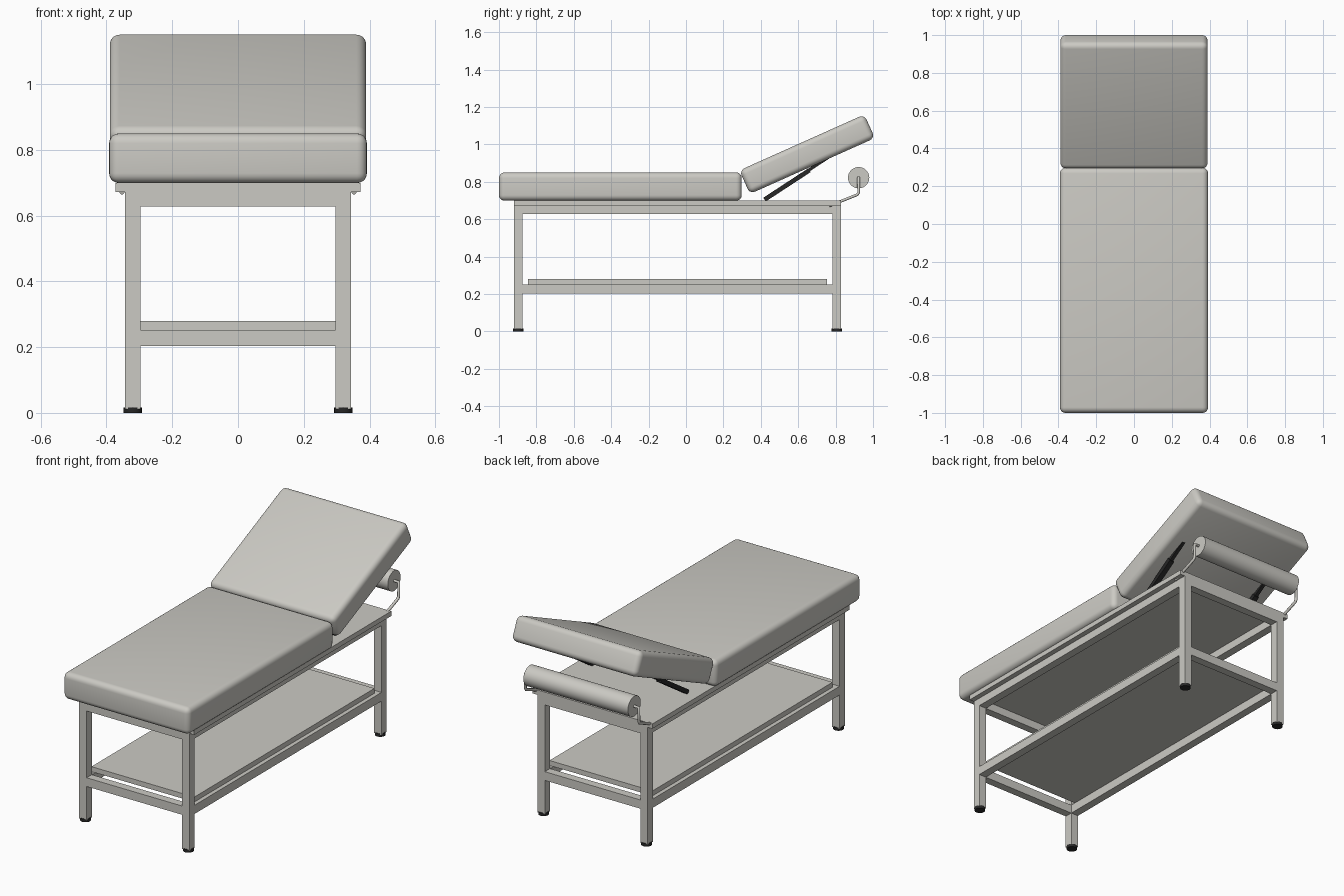
import bpy
import math
from mathutils import Vector

if "Cube" in bpy.data.objects:
    bpy.data.objects.remove(bpy.data.objects["Cube"], do_unlink=True)


def material(name, color, rough=0.6):
    m = bpy.data.materials.new(name)
    m.use_nodes = True
    m.diffuse_color = (*color, 1)
    node = m.node_tree.nodes["Principled BSDF"]
    node.inputs["Base Color"].default_value = (*color, 1)
    node.inputs["Roughness"].default_value = rough
    return m


GREY = material("warm light grey", (0.60, 0.59, 0.55))
BLACK = material("black", (0.02, 0.02, 0.02))


def finish(ob, name, mat, smooth=False):
    ob.name = name
    ob.data.materials.append(mat)
    if smooth:
        bpy.ops.object.shade_smooth_by_angle(angle=math.radians(35))
    return ob


def box(name, mat, x, y, z, round_by=0.0, tilt=0.0):
    """Box from three (low, high) ranges, tilted about x."""
    spans = (x, y, z)
    bpy.ops.mesh.primitive_cube_add(size=1, location=[(a + b) / 2 for a, b in spans])
    ob = bpy.context.object
    ob.scale = [b - a for a, b in spans]
    bpy.ops.object.transform_apply(location=False, rotation=False, scale=True)
    if round_by:
        bevel = ob.modifiers.new("Rounding", "BEVEL")
        bevel.width = round_by
        bevel.segments = 5
        bpy.ops.object.modifier_apply(modifier=bevel.name)
    ob.rotation_euler.x = tilt
    return finish(ob, name, mat, bool(round_by))


def cylinder(name, mat, radius, depth, location, along_x=False, sides=32):
    bpy.ops.mesh.primitive_cylinder_add(vertices=sides, radius=radius, depth=depth, location=location)
    ob = bpy.context.object
    if along_x:
        ob.rotation_euler.y = math.pi / 2
    return finish(ob, name, mat, True)


def rod(name, mat, points, radius):
    """Round bent rod through the given points."""
    curve = bpy.data.curves.new(name, "CURVE")
    curve.dimensions = "3D"
    curve.bevel_depth = radius
    curve.bevel_resolution = 3
    curve.use_fill_caps = True
    spline = curve.splines.new("POLY")
    spline.points.add(len(points) - 1)
    for p, co in zip(spline.points, points):
        p.co = (*co, 1)
    ob = bpy.data.objects.new(name, curve)
    bpy.context.collection.objects.link(ob)
    curve.materials.append(mat)


def bar(name, mat, x, start, end, width, thick):
    """Flat bar between two (y, z) points."""
    a, b = Vector((x, *start)), Vector((x, *end))
    mid, d = (a + b) / 2, b - a
    half = d.length / 2
    box(name, mat, (x - width / 2, x + width / 2), (mid.y - half, mid.y + half),
        (mid.z - thick / 2, mid.z + thick / 2), tilt=math.atan2(d.z, d.y))


# Frame limits
OUT, IN = 0.343, 0.297
FRONT, BACK, TUBE = -0.92, 0.83, 0.046
LEVELS = (("upper", 0.627, 0.672), ("lower", 0.203, 0.252))

# Legs and feet
for side, s in (("left", 1), ("right", -1)):
    xs = tuple(sorted((s * IN, s * OUT)))
    for end, y in (("front", FRONT), ("back", BACK - TUBE)):
        box(f"{end}_{side}_leg", GREY, xs, (y, y + TUBE), (0.012, 0.672))
        cylinder(f"{end}_{side}_foot", BLACK, 0.028, 0.017,
                 (s * (IN + OUT) / 2, y + TUBE / 2, 0.0085), sides=16)
    # Side rails
    for level, z0, z1 in LEVELS:
        box(f"{level}_{side}_rail", GREY, xs, (FRONT + TUBE, BACK - TUBE), (z0, z1))

# End rails
for end, y in (("front", FRONT), ("back", BACK - TUBE)):
    for level, z0, z1 in LEVELS:
        box(f"{level}_{end}_rail", GREY, (-IN, IN), (y, y + TUBE), (z0, z1))

# Platform and shelf
box("platform", GREY, (-0.372, 0.372), (FRONT, BACK), (0.672, 0.699))
box("shelf", GREY, (-0.32, 0.32), (-0.845, 0.755), (0.252, 0.28))

# Cushions
box("seat_cushion", GREY, (-0.392, 0.392), (-1.0, 0.298), (0.699, 0.85), 0.03)
box("backrest_cushion", GREY, (-0.39, 0.39), (0.2815, 1.0135), (0.8785, 1.0165),
    0.03, math.radians(24.1))

# Backrest struts and paper roll holder arms
for side, s in (("left", 1), ("right", -1)):
    bar(f"{side}_strut_lower", BLACK, s * 0.295, (0.42, 0.705), (0.66, 0.862), 0.03, 0.024)
    bar(f"{side}_strut_upper", BLACK, s * 0.295, (0.54, 0.786), (0.77, 0.937), 0.02, 0.016)
    rod(f"{side}_roll_arm", GREY,
        [(s * 0.353, 0.765, 0.672), (s * 0.353, 0.80, 0.685), (s * 0.353, 0.915, 0.731),
         (s * 0.353, 0.923, 0.742), (s * 0.353, 0.923, 0.822), (s * 0.30, 0.923, 0.822)], 0.008)

# Paper roll
cylinder("paper_roll", GREY, 0.057, 0.65, (0, 0.923, 0.822), along_x=True)
